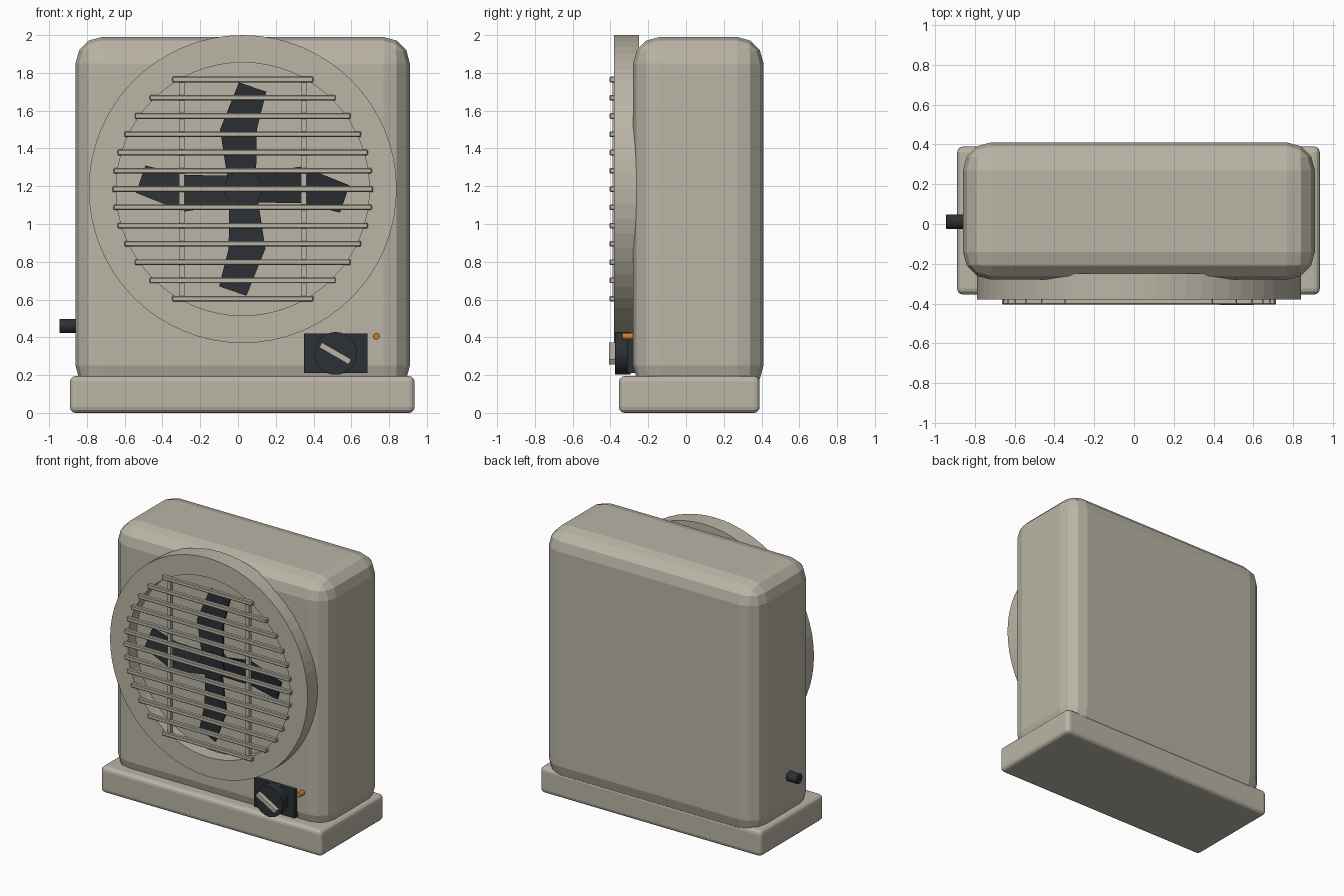
import bpy, bmesh, math
from mathutils import Matrix, Vector

if "Cube" in bpy.data.objects:
    bpy.data.objects.remove(bpy.data.objects["Cube"])


def material(name, rgb):
    m = bpy.data.materials.new(name)
    m.diffuse_color = (*rgb, 1)
    m.use_nodes = True
    m.node_tree.nodes["Principled BSDF"].inputs["Base Color"].default_value = m.diffuse_color
    return m


BEIGE = material("beige", (0.49, 0.46, 0.38))
DARK = material("charcoal", (0.025, 0.03, 0.035))
ORANGE = material("orange", (0.6, 0.22, 0.02))
CX, CZ = 0.025, 1.185      # fan centre


def finish(name, bm, mat, bevel=0, segments=3):
    bmesh.ops.recalc_face_normals(bm, faces=bm.faces)
    me = bpy.data.meshes.new(name)
    bm.to_mesh(me)
    bm.free()
    ob = bpy.data.objects.new(name, me)
    bpy.context.collection.objects.link(ob)
    me.materials.append(mat)
    if bevel:
        mod = ob.modifiers.new("bevel", 'BEVEL')
        mod.width, mod.segments = bevel, segments
    return ob


def add_box(bm, lo, hi):
    lo, hi = Vector(lo), Vector(hi)
    bmesh.ops.create_cube(bm, size=1, matrix=Matrix.Translation((lo + hi) / 2)
                          @ Matrix.Diagonal((*(hi - lo), 1)))


def box(name, lo, hi, mat, bevel=0, segments=3):
    bm = bmesh.new()
    add_box(bm, lo, hi)
    return finish(name, bm, mat, bevel, segments)


def cylinder(name, centre, r, depth, axis, mat, sides=32, bevel=0):
    bm = bmesh.new()
    rot = Matrix.Rotation(math.pi / 2, 4, 'X' if axis == 'Y' else 'Y')
    bmesh.ops.create_cone(bm, cap_ends=True, segments=sides, radius1=r, radius2=r,
                          depth=depth, matrix=Matrix.Translation(centre) @ rot)
    ob = finish(name, bm, mat)
    if bevel:
        mod = ob.modifiers.new("bevel", 'BEVEL')
        mod.width, mod.segments, mod.limit_method = bevel, 2, 'ANGLE'
    return ob


# Housing and base
box("housing", (-0.86, -0.28, 0.11), (0.91, 0.41, 1.99), BEIGE, 0.14)
box("base", (-0.89, -0.355, 0.0), (0.935, 0.39, 0.195), BEIGE, 0.03)

# Front ring: lathed rectangular section
bm = bmesh.new()
n = 64
section = [(0.67, -0.38), (0.815, -0.38), (0.815, -0.25), (0.67, -0.25)]
loops = []
for i in range(n):
    a = 2 * math.pi * i / n
    loops.append([bm.verts.new((CX + r * math.cos(a), y, CZ + r * math.sin(a)))
                  for r, y in section])
for i in range(n):
    p, q = loops[i], loops[(i + 1) % n]
    for k in range(4):
        bm.faces.new((p[k], p[(k + 1) % 4], q[(k + 1) % 4], q[k]))
ring = finish("front_ring", bm, BEIGE)

# Grille: bars cut to a circle, with two uprights behind
bm = bmesh.new()
for k in range(-6, 7):
    dz = k * 0.0967
    w = math.sqrt(0.69 ** 2 - dz ** 2)
    add_box(bm, (CX - w, -0.405, CZ + dz - 0.015), (CX + w, -0.375, CZ + dz + 0.015))
finish("grille_bars", bm, BEIGE, 0.005, 1)
bm = bmesh.new()
for s in (-1, 1):
    x = CX + s * 0.323
    add_box(bm, (x - 0.014, -0.388, CZ - 0.58), (x + 0.014, -0.36, CZ + 0.58))
finish("grille_uprights", bm, BEIGE)

# Fan: pitched blade repeated four times around a hub
blade = [(-0.02, 0.565), (0.125, 0.515), (0.075, 0.315), (0.07, 0.04),
         (-0.078, 0.04), (-0.12, 0.315)]
bm = bmesh.new()
for i in range(4):
    rot = Matrix.Rotation(i * math.pi / 2, 3, 'Y')
    sides = []
    for t in (-0.008, 0.008):
        sides.append([bm.verts.new(rot @ Vector((x, -0.325 + 0.15 * x + t, z))
                                   + Vector((CX, 0, CZ))) for x, z in blade])
    f, b = sides
    bm.faces.new(f)
    bm.faces.new(b[::-1])
    for k in range(6):
        j = (k + 1) % 6
        bm.faces.new((f[k], f[j], b[j], b[k]))
finish("fan_blades", bm, DARK)
cylinder("fan_hub", (CX, -0.31, CZ), 0.1, 0.08, 'Y', DARK, 16)

# Control panel, dial, pointer and indicator
box("control_panel", (0.35, -0.31, 0.21), (0.685, -0.26, 0.42), DARK)
cylinder("dial", (0.517, -0.335, 0.315), 0.113, 0.08, 'Y', DARK)
pointer = box("dial_pointer", (-0.09, -0.018, -0.015), (0.09, 0.018, 0.015), BEIGE)
pointer.location = (0.515, -0.39, 0.315)
pointer.rotation_euler = (0, math.radians(30), 0)
cylinder("indicator_light", (0.733, -0.3, 0.405), 0.018, 0.075, 'Y', ORANGE, 12, 0.004)

# Side knob
cylinder("side_knob", (-0.89, 0.012, 0.46), 0.037, 0.11, 'X', DARK, 16, 0.004)
